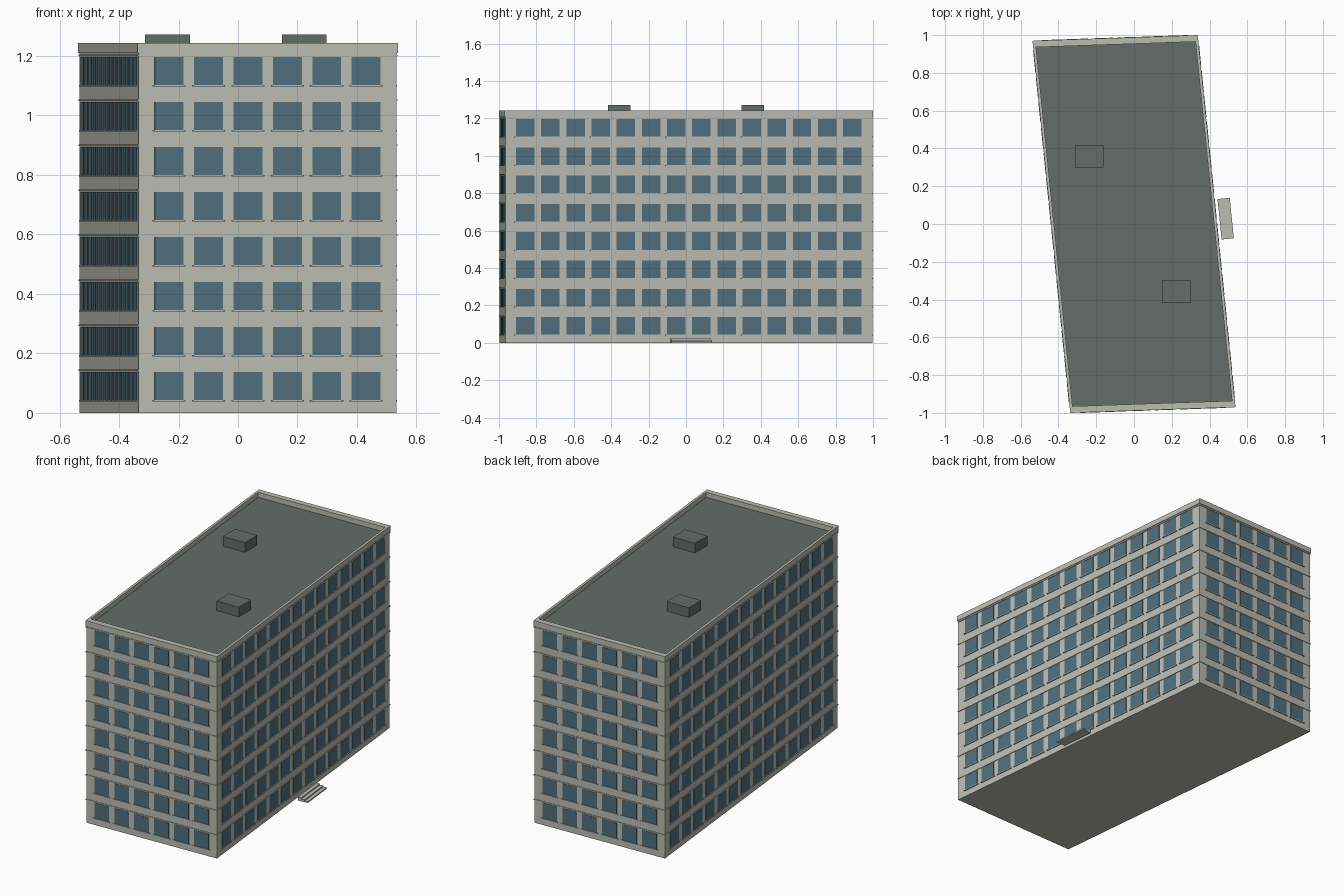
import bpy
import bmesh
from mathutils import Vector

cube = bpy.data.objects.get("Cube")
if cube:
    bpy.data.objects.remove(cube, do_unlink=True)


def material(name, rgb):
    m = bpy.data.materials.new(name)
    m.use_nodes = True
    m.diffuse_color = (*rgb, 1)
    bsdf = next(n for n in m.node_tree.nodes if n.type == 'BSDF_PRINCIPLED')
    bsdf.inputs["Base Color"].default_value = (*rgb, 1)
    bsdf.inputs["Roughness"].default_value = 0.8
    return m


CONCRETE = material("pale_concrete", (0.50, 0.51, 0.455))
GLASS = material("blue_glass", (0.08, 0.16, 0.205))
ROOFING = material("dark_roofing", (0.125, 0.15, 0.14))

# Half axes of the slightly skewed floor plan
U = Vector((0.4375, 0.015, 0))
V = Vector((-0.1, 0.985, 0))
UP = Vector((0, 0, 1))

FLOORS, FLOOR_H = 8, 0.1513
WALL_TOP, TOP = 1.21, 1.243
INSET = 0.004           # wall face behind the parapet face
INNER = 0.965           # inner edge of the parapet


def plan(grow=0.0, scale=1.0):
    """Plan corners, counter-clockwise from the front left."""
    u = U * (scale + grow / U.length)
    v = V * (scale + grow / V.length)
    return [-u - v, u - v, u + v, v - u]


def finish(name, bm, mat):
    bmesh.ops.recalc_face_normals(bm, faces=bm.faces)
    mesh = bpy.data.meshes.new(name)
    bm.to_mesh(mesh)
    bm.free()
    mesh.materials.append(mat)
    obj = bpy.data.objects.new(name, mesh)
    bpy.context.collection.objects.link(obj)
    return obj


def add_prism(bm, corners, z0, z1):
    low = [bm.verts.new(c + UP * z0) for c in corners]
    high = [bm.verts.new(c + UP * z1) for c in corners]
    bm.faces.new(low[::-1])
    bm.faces.new(high)
    for i in range(len(corners)):
        j = (i + 1) % len(corners)
        bm.faces.new((low[i], low[j], high[j], high[i]))


def add_wall_box(bm, middle, along, out, width, depth, z0, z1, back=0.003):
    """Box on a wall, sunk slightly into it."""
    side = along * (width / 2)
    a, b = middle - out * back, middle + out * depth
    add_prism(bm, [b - side, b + side, a + side, a - side], z0, z1)


# Main block
bm = bmesh.new()
add_prism(bm, plan(-INSET), 0, WALL_TOP)
finish("walls", bm, CONCRETE)

# Thin ledge above each storey
bm = bmesh.new()
for f in range(FLOORS):
    z = 0.143 + f * FLOOR_H
    add_prism(bm, plan(-0.0005), z - 0.003, z + 0.003)
finish("floor_ledges", bm, CONCRETE)

# Windows and sills on all four sides
corners = plan(-INSET)
glass, sills = bmesh.new(), bmesh.new()
for i, (count, pitch, width) in enumerate([(6, 0.1325, 0.097),
                                           (14, 0.1352, 0.099)] * 2):
    start, end = corners[i], corners[(i + 1) % 4]
    along = (end - start).normalized()
    out = along.cross(UP)
    for f in range(FLOORS):
        z = f * FLOOR_H
        for k in range(count):
            mid = (start + end) / 2 + along * (k - (count - 1) / 2) * pitch
            add_wall_box(glass, mid, along, out, width, 0.002,
                         z + 0.043, z + 0.137)
            add_wall_box(sills, mid, along, out, width + 0.014, 0.006,
                         z + 0.038, z + 0.043)
finish("windows", glass, GLASS)
finish("window_sills", sills, CONCRETE)

# Parapet ring
bm = bmesh.new()
loops = []
for ring, z in ((plan(), WALL_TOP), (plan(), TOP),
                (plan(scale=INNER), TOP), (plan(scale=INNER), WALL_TOP)):
    loops.append([bm.verts.new(c + UP * z) for c in ring])
for n, loop in enumerate(loops):
    after = loops[(n + 1) % 4]
    for i in range(4):
        j = (i + 1) % 4
        bm.faces.new((loop[i], loop[j], after[j], after[i]))
finish("parapet", bm, CONCRETE)

# Roof deck inside the parapet
bm = bmesh.new()
add_prism(bm, plan(scale=INNER), WALL_TOP - 0.002, WALL_TOP + 0.003)
finish("roof_deck", bm, ROOFING)

# Two rooftop housings
for side, name in ((-1, "rear_roof_housing"), (1, "front_roof_housing")):
    c = Vector((0.23 * side - 0.007, -0.358 * side, 0))
    hx, hy = Vector((0.075, 0, 0)), Vector((0, 0.06, 0))
    bm = bmesh.new()
    add_prism(bm, [c - hx - hy, c + hx - hy, c + hx + hy, c - hx + hy],
              WALL_TOP, 1.272)
    finish(name, bm, ROOFING)

# Low entrance steps beside the long wall
along = V.normalized()
out = along.cross(UP)
foot = Vector((0.453, 0.025, 0))
bm = bmesh.new()
for depth, z0, z1 in ((0.065, 0, 0.008), (0.044, 0.008, 0.015),
                      (0.022, 0.015, 0.022)):
    add_wall_box(bm, foot, along, out, 0.215, depth, z0, z1, back=0)
finish("entrance_steps", bm, CONCRETE)
